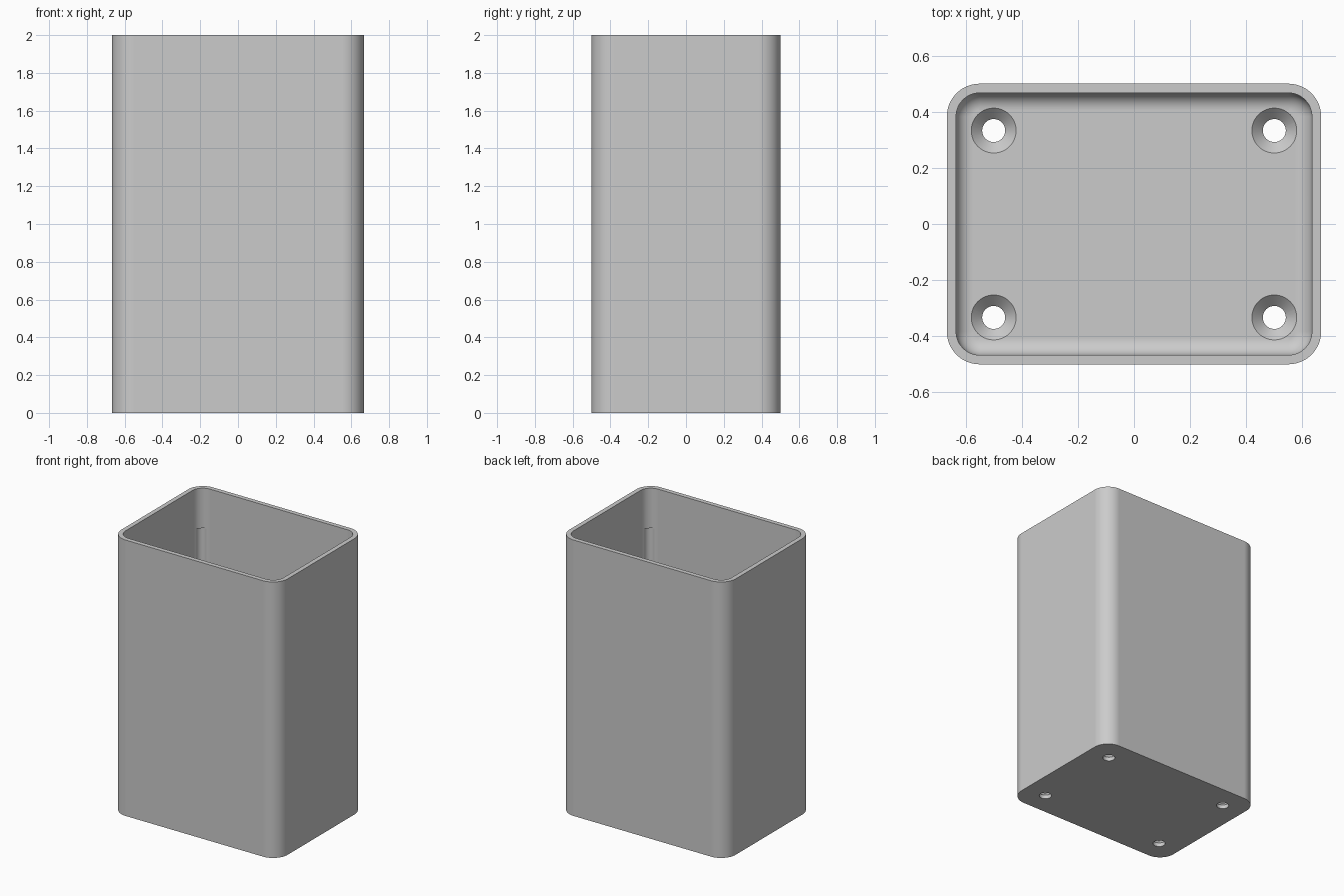
import bpy, bmesh
from math import sin, cos, pi

cube = bpy.data.objects.get("Cube")
if cube:
    bpy.data.objects.remove(cube, do_unlink=True)

HALF_X, HALF_Y, HEIGHT = 0.667, 0.5, 2.0
WALL, FLOOR, CORNER, FILLET = 0.033, 0.067, 0.117, 0.06
SEGMENTS = 12

grey = bpy.data.materials.new("plain grey")
grey.use_nodes = True
grey.diffuse_color = (0.6, 0.6, 0.6, 1)
grey.node_tree.nodes["Principled BSDF"].inputs["Base Color"].default_value = (0.6, 0.6, 0.6, 1)


def rounded_ring(bm, inset, z):
    """Rounded rectangle, moved inwards by inset."""
    r = CORNER - inset
    ring = []
    for quarter, (sx, sy) in enumerate([(1, 1), (-1, 1), (-1, -1), (1, -1)]):
        for i in range(SEGMENTS + 1):
            a = (quarter + i / SEGMENTS) * pi / 2
            ring.append(bm.verts.new((sx * (HALF_X - CORNER) + r * cos(a),
                                      sy * (HALF_Y - CORNER) + r * sin(a), z)))
    return ring


def circle_ring(bm, x, y, r, z, n=48):
    return [bm.verts.new((x + r * cos(2 * pi * i / n), y + r * sin(2 * pi * i / n), z))
            for i in range(n)]


def loft(bm, rings):
    """Join rings into a closed solid with capped ends."""
    for low, high in zip(rings, rings[1:]):
        for i in range(len(low)):
            j = (i + 1) % len(low)
            bm.faces.new((low[i], low[j], high[j], high[i]))
    bm.faces.new(rings[0][::-1])
    bm.faces.new(rings[-1])


def make_object(name, bm):
    bmesh.ops.recalc_face_normals(bm, faces=bm.faces[:])
    mesh = bpy.data.meshes.new(name)
    bm.to_mesh(mesh)
    bm.free()
    mesh.materials.append(grey)
    obj = bpy.data.objects.new(name, mesh)
    bpy.context.collection.objects.link(obj)
    return obj


# Open box: up the outside, over the rim, down the inside to a filleted floor
bm = bmesh.new()
path = [(0, 0), (0, HEIGHT), (WALL, HEIGHT)]
for i in range(9):
    a = i / 8 * pi / 2
    path.append((WALL + FILLET * (1 - cos(a)), FLOOR + FILLET * (1 - sin(a))))
loft(bm, [rounded_ring(bm, inset, z) for inset, z in path])
box = make_object("open_box", bm)

# Cutters: countersunk floor holes and shallow grooves inside the corners
bm = bmesh.new()
hole = [(0.041, -0.1), (0.041, FLOOR - 0.039), (0.08, FLOOR), (0.08, 0.2)]
for sx in (1, -1):
    for sy in (1, -1):
        loft(bm, [circle_ring(bm, sx * 0.5, sy * 0.333, r, z) for r, z in hole])
        loft(bm, [circle_ring(bm, sx * 0.59, sy * 0.425, 0.04, z) for z in (0.2, 1.71)])
cutter = make_object("hole_cutter", bm)
cutter.hide_render = True

bpy.ops.object.select_all(action="DESELECT")
box.select_set(True)
bpy.context.view_layer.objects.active = box
cut = box.modifiers.new("holes", "BOOLEAN")
cut.operation = "DIFFERENCE"
cut.solver = "EXACT"
cut.object = cutter
bpy.ops.object.modifier_apply(modifier=cut.name)
bpy.data.objects.remove(cutter, do_unlink=True)

# Smooth rounds with crisp rims and flat walls
bpy.ops.object.shade_smooth_by_angle(angle=pi / 6)
flat = box.modifiers.new("flat_walls", "WEIGHTED_NORMAL")
flat.keep_sharp = True
